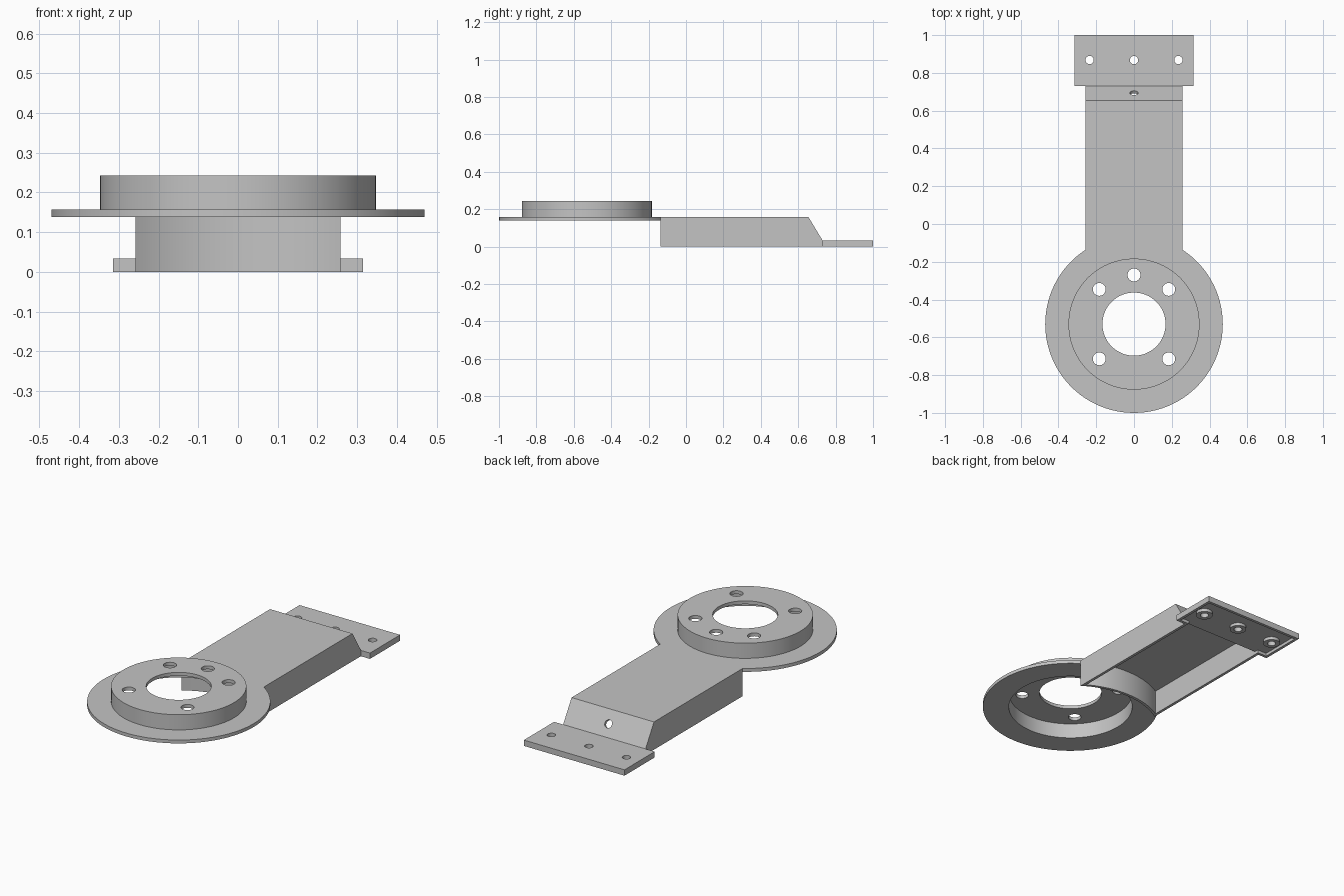
import bpy, bmesh, math
from mathutils import Vector, Matrix

cube = bpy.data.objects.get("Cube")
if cube:
    bpy.data.objects.remove(cube, do_unlink=True)

grey = bpy.data.materials.new("plain grey")
grey.use_nodes = True
COLOUR = (0.55, 0.55, 0.55, 1)
grey.diffuse_color = COLOUR
grey.node_tree.nodes["Principled BSDF"].inputs["Base Color"].default_value = COLOUR

WALL = 0.016
CENTRE = -0.53          # y of the round mount
DISC_R, ARM_X = 0.47, 0.258
TOP, DISC_Z = 0.157, 0.138
PLATE_Z = 0.033


def make(name, bm):
    bmesh.ops.recalc_face_normals(bm, faces=bm.faces)
    mesh = bpy.data.meshes.new(name)
    bm.to_mesh(mesh)
    bm.free()
    mesh.materials.append(grey)
    obj = bpy.data.objects.new(name, mesh)
    bpy.context.collection.objects.link(obj)
    return obj


def cylinder(name, x, y, r, z0, z1, sides=96):
    bm = bmesh.new()
    bmesh.ops.create_cone(bm, cap_ends=True, segments=sides, radius1=r, radius2=r,
                          depth=z1 - z0,
                          matrix=Matrix.Translation((x, y, (z0 + z1) / 2)))
    return make(name, bm)


def prism(name, profile, half_width):
    """Extrude a side profile of (y, z) points across x."""
    bm = bmesh.new()
    face = bm.faces.new([bm.verts.new((-half_width, y, z)) for y, z in profile])
    out = bmesh.ops.extrude_face_region(bm, geom=[face])
    verts = [g for g in out["geom"] if isinstance(g, bmesh.types.BMVert)]
    bmesh.ops.translate(bm, verts=verts, vec=(2 * half_width, 0, 0))
    return make(name, bm)


def box(name, half_width, y0, y1, z0, z1):
    return prism(name, [(y0, z0), (y1, z0), (y1, z1), (y0, z1)], half_width)


def combine(obj, tool, operation="DIFFERENCE"):
    tool.hide_render = True
    mod = obj.modifiers.new("cut", "BOOLEAN")
    mod.operation = operation
    mod.solver = "EXACT"
    mod.object = tool
    bpy.ops.object.select_all(action="DESELECT")
    bpy.context.view_layer.objects.active = obj
    obj.select_set(True)
    bpy.ops.object.modifier_apply(modifier=mod.name)
    bpy.data.objects.remove(tool, do_unlink=True)


# Round mount: thin flange with a raised hollow ring
mount = cylinder("round_mount", 0, CENTRE, DISC_R, DISC_Z, TOP)
combine(mount, cylinder("ring", 0, CENTRE, 0.347, 0.145, 0.243), "UNION")
combine(mount, cylinder("hollow", 0, CENTRE, 0.347 - WALL, 0, 0.224))
combine(mount, cylinder("bore", 0, CENTRE, 0.167, 0, 0.4))
for degrees in (45, 90, 135, 225, 315):
    a = math.radians(degrees)
    combine(mount, cylinder("bolt_hole", 0.26 * math.cos(a),
                            CENTRE + 0.26 * math.sin(a), 0.034, 0, 0.4, 32))

# Hollow arm with a sloped end and a front wall that follows the flange
arm = prism("arm", [(-0.3, 0), (0.73, 0), (0.73, PLATE_Z), (0.655, TOP), (-0.3, TOP)],
            ARM_X)
combine(arm, cylinder("flange_cut", 0, CENTRE, DISC_R, -0.1, 0.3))
cavity = prism("cavity", [(-0.4, -0.02), (0.75, -0.02), (0.75, 0.017),
                          (0.721, 0.017), (0.647, 0.139), (-0.4, 0.139)], ARM_X - WALL)
combine(cavity, cylinder("front_wall", 0, CENTRE, DISC_R + WALL, -0.1, 0.3))
combine(arm, cavity)

# Hole square to the sloped end
slope_hole = cylinder("slope_hole", 0, 0, 0.022, -0.05, 0.05, 32)
normal = Vector((0, 0.855, 0.517))
slope_hole.data.transform(Matrix.Translation((0, 0.694, 0.092))
                          @ normal.to_track_quat("Z", "Y").to_matrix().to_4x4())
combine(arm, slope_hole)

# End plate: recessed below, open to the arm, with a boss round each hole
plate = box("end_plate", 0.315, 0.73, 1.0, 0, PLATE_Z)
combine(plate, box("recess", 0.315 - WALL, 0.73 + WALL, 1.0 - WALL, -0.05, 0.017))
combine(plate, box("arm_opening", ARM_X - WALL, 0.7, 0.77, -0.05, 0.017))
for x in (-0.235, 0, 0.235):
    combine(plate, cylinder("boss", x, 0.868, 0.044, 0, 0.025, 32), "UNION")
    combine(plate, cylinder("screw_hole", x, 0.868, 0.022, -0.1, 0.1, 32))

# Smooth round walls, keep the edges crisp
bpy.ops.object.select_all(action="DESELECT")
for part in (mount, arm, plate):
    part.select_set(True)
bpy.context.view_layer.objects.active = mount
bpy.ops.object.shade_smooth_by_angle(angle=math.radians(30))
